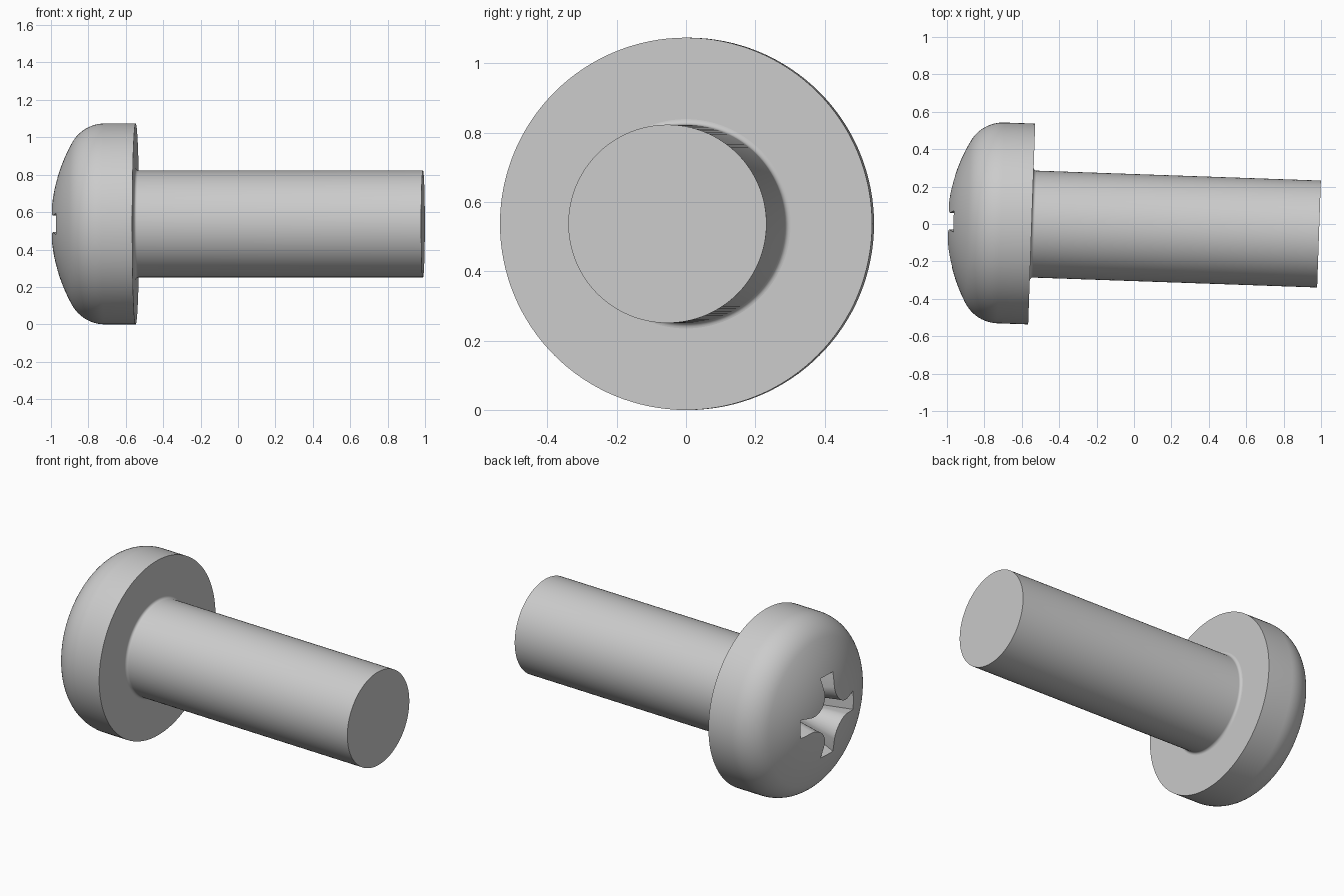
import bpy, bmesh
from math import sin, cos, pi, radians, hypot, sqrt, atan2
from mathutils import Matrix, Vector

cube = bpy.data.objects.get("Cube")
if cube:
    bpy.data.objects.remove(cube, do_unlink=True)

steel = bpy.data.materials.new("grey_steel")
steel.use_nodes = True
GREY = (0.6, 0.6, 0.6, 1)
steel.diffuse_color = GREY
steel.node_tree.nodes["Principled BSDF"].inputs["Base Color"].default_value = GREY

# The screw axis is local x, slightly turned about z; local x = 0 is the underside of the head
PLACE = Matrix.Translation((-0.547, 0, 0.537)) @ Matrix.Rotation(radians(-2), 4, "Z")
HEAD_R, SHAFT_R, LENGTH, HEAD_H = 0.537, 0.286, 1.537, 0.453


def add_object(name, bm):
    bmesh.ops.recalc_face_normals(bm, faces=bm.faces)
    mesh = bpy.data.meshes.new(name)
    bm.to_mesh(mesh)
    bm.free()
    mesh.materials.append(steel)
    obj = bpy.data.objects.new(name, mesh)
    bpy.context.collection.objects.link(obj)
    obj.matrix_world = PLACE
    return obj


def lathe(name, profile, steps=128):
    """Revolve (x, radius) points around the x axis; both ends lie on the axis."""
    bm = bmesh.new()
    verts = [bm.verts.new((x, 0, r)) for x, r in profile]
    edges = [bm.edges.new(pair) for pair in zip(verts, verts[1:])]
    bmesh.ops.spin(bm, geom=verts + edges, cent=(0, 0, 0), axis=(1, 0, 0),
                   angle=2 * pi, steps=steps, use_merge=True)
    bmesh.ops.remove_doubles(bm, verts=bm.verts, dist=1e-5)
    return add_object(name, bm)


def arc(cx, cr, radius, start, end, n):
    angles = [start + (end - start) * i / n for i in range(n + 1)]
    return [(cx + radius * cos(a), cr + radius * sin(a)) for a in angles]


def smooth(obj):
    bpy.ops.object.select_all(action="DESELECT")
    obj.select_set(True)
    bpy.context.view_layer.objects.active = obj
    bpy.ops.object.shade_smooth_by_angle(angle=radians(30))


# Pan head: shallow dome blended into the rim by a tangent shoulder arc
DOME_R, SHOULDER_R = 0.89, 0.2
dome_x = DOME_R - HEAD_H
shoulder_r = HEAD_R - SHOULDER_R
shoulder_x = dome_x - sqrt((DOME_R - SHOULDER_R) ** 2 - shoulder_r ** 2)
meet = pi - atan2(shoulder_r, dome_x - shoulder_x)
dome = arc(dome_x, 0, DOME_R, pi, meet, 14)
dome[0] = (-HEAD_H, 0)
shoulder = arc(shoulder_x, shoulder_r, SHOULDER_R, meet, pi / 2, 12)
head = lathe("screw_head", dome + shoulder[1:] + [(0, HEAD_R), (0, 0)])

# Shaft with a small fillet where it meets the head
FILLET = 0.016
fillet = arc(FILLET, SHAFT_R + FILLET, FILLET, pi, 1.5 * pi, 6)
shaft = lathe("screw_shaft", [(-0.02, 0), (-0.02, fillet[0][1])] + fillet
              + [(LENGTH, SHAFT_R), (LENGTH, 0)])


def cross_outline(reach, half_end, half_neck, neck):
    """Four flared wings joined by concave corner arcs."""
    quarter = [(reach, -half_end), (reach, half_end)]
    quarter += arc(neck, neck, neck - half_neck, 1.5 * pi, pi, 10)
    points = []
    for k in range(4):
        c, s = round(cos(k * pi / 2)), round(sin(k * pi / 2))
        points += [(c * y - s * z, s * y + c * z) for y, z in quarter]
    return points


# Cross recess: lofted cutter that narrows with depth
bm = bmesh.new()
rings = []
for x, outline in ((-0.50, cross_outline(0.26, 0.061, 0.047, 0.165)),
                   (-0.42, cross_outline(0.245, 0.057, 0.044, 0.155)),
                   (-0.17, cross_outline(0.11, 0.03, 0.028, 0.09))):
    rings.append([bm.verts.new((x, y, z)) for y, z in outline])
for a, b in zip(rings, rings[1:]):
    for i in range(len(a)):
        j = (i + 1) % len(a)
        bm.faces.new((a[i], a[j], b[j], b[i]))
bm.faces.new(rings[0])
bm.faces.new(rings[-1])
cutter = add_object("recess_cutter", bm)
cutter.hide_render = True

cut = head.modifiers.new("cross_recess", "BOOLEAN")
cut.operation, cut.solver, cut.object = "DIFFERENCE", "EXACT", cutter
bpy.context.view_layer.objects.active = head
bpy.ops.object.modifier_apply(modifier=cut.name)
bpy.data.objects.remove(cutter, do_unlink=True)

for part in (head, shaft):
    smooth(part)
